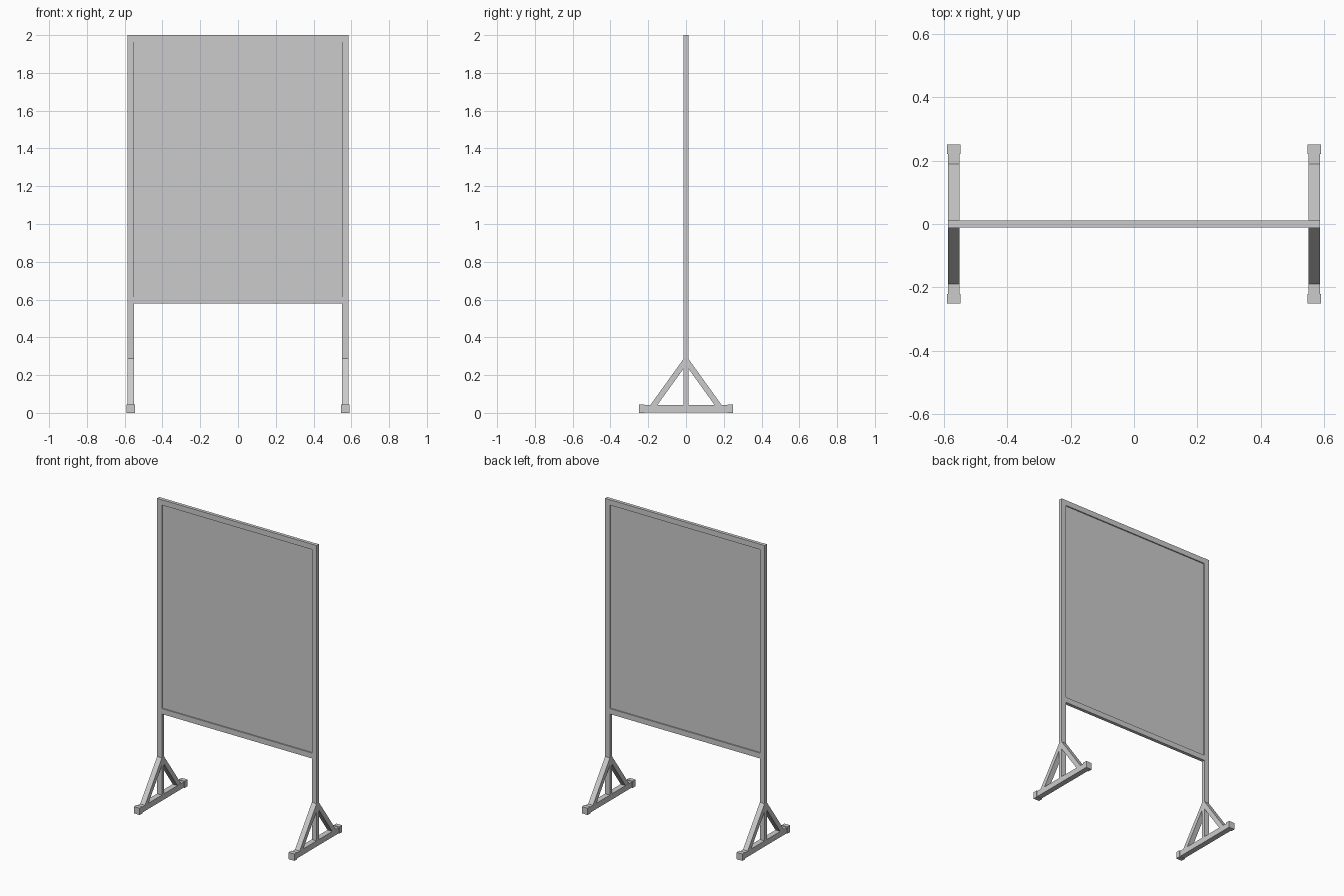
import bpy, bmesh

if "Cube" in bpy.data.objects:
    bpy.data.objects.remove(bpy.data.objects["Cube"])

POST_X = 0.568      # post centre line
POST_W = 0.036      # frame member width
TOP = 2.0
RAIL_LOW = 0.578


def make_object(name, bm):
    bmesh.ops.recalc_face_normals(bm, faces=bm.faces)
    mesh = bpy.data.meshes.new(name)
    bm.to_mesh(mesh)
    bm.free()
    obj = bpy.data.objects.new(name, mesh)
    bpy.context.collection.objects.link(obj)
    return obj


def box(name, x, y, z):
    """Box from (min, max) ranges."""
    bm = bmesh.new()
    bmesh.ops.create_cube(bm, size=1)
    for v in bm.verts:
        v.co = [r[0] + (c + 0.5) * (r[1] - r[0]) for r, c in zip((x, y, z), v.co)]
    return make_object(name, bm)


def side_profile(name, x, points):
    """Extrude a (y, z) outline across an x range."""
    bm = bmesh.new()
    face = bm.faces.new([bm.verts.new((x[0], y, z)) for y, z in points])
    ext = bmesh.ops.extrude_face_region(bm, geom=[face])
    verts = [g for g in ext["geom"] if isinstance(g, bmesh.types.BMVert)]
    bmesh.ops.translate(bm, verts=verts, vec=(x[1] - x[0], 0, 0))
    return make_object(name, bm)


def span(centre, width):
    return (centre - width / 2, centre + width / 2)


# Rails and recessed board between the posts
inner = POST_X - POST_W / 2
box("top_rail", (-inner, inner), span(0, 0.022), (TOP - POST_W, TOP))
box("bottom_rail", (-inner, inner), span(0, 0.022), (RAIL_LOW, RAIL_LOW + POST_W))
box("board_panel", (-inner, inner), span(0, 0.007),
    (RAIL_LOW + POST_W, TOP - POST_W))

# Posts with braced feet on both sides
for side, s in (("left", -1), ("right", 1)):
    cx = s * POST_X
    box(side + "_post", span(cx, POST_W), span(0, 0.024), (0.04, TOP))
    box(side + "_foot_bar", span(cx, POST_W), (-0.223, 0.223), (0.003, 0.041))
    for end, e in (("front", -1), ("back", 1)):
        # Diagonal brace, mitred at the post and cut flat on the foot bar
        outline = [(0, 0.304), (0.189, 0.041), (0.152, 0.041), (0, 0.2525)]
        side_profile(f"{side}_{end}_brace", span(cx, POST_W - 0.001),
                     [(e * y, z) for y, z in outline])
        # End cap
        ys = sorted((e * 0.221, e * 0.25))
        box(f"{side}_{end}_foot_cap", span(cx, 0.043), ys, (0, 0.045))
